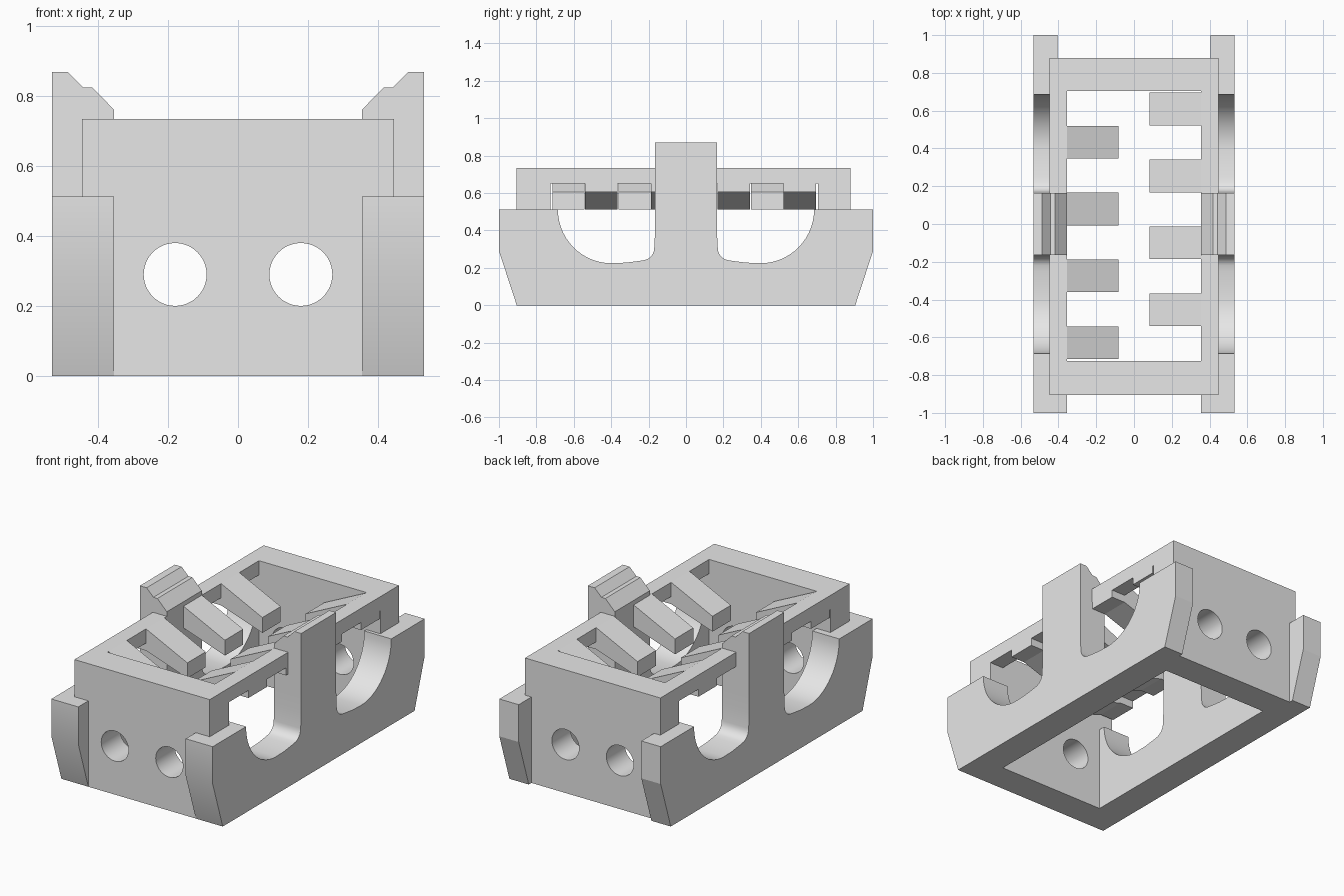
import bpy, bmesh
from math import sin, cos, pi, radians
from mathutils import Matrix

cube = bpy.data.objects.get("Cube")
if cube:
    bpy.data.objects.remove(cube, do_unlink=True)

grey = bpy.data.materials.new("plain grey")
grey.use_nodes = True
grey.diffuse_color = (0.8, 0.8, 0.8, 1)
grey.node_tree.nodes["Principled BSDF"].inputs["Base Color"].default_value = (0.8, 0.8, 0.8, 1)


def prism(name, profile, axis, start, end):
    """Extrude a closed profile along x (profile is y, z) or y (profile is x, z)."""
    bm = bmesh.new()
    place = (lambda a, b, d: (d, a, b)) if axis == "x" else (lambda a, b, d: (a, d, b))
    rings = [[bm.verts.new(place(a, b, d)) for a, b in profile] for d in (start, end)]
    for ring in rings:
        bm.faces.new(ring)
    n = len(profile)
    for i in range(n):
        j = (i + 1) % n
        bm.faces.new((rings[0][i], rings[0][j], rings[1][j], rings[1][i]))
    bmesh.ops.recalc_face_normals(bm, faces=bm.faces)
    mesh = bpy.data.meshes.new(name)
    bm.to_mesh(mesh)
    bm.free()
    obj = bpy.data.objects.new(name, mesh)
    bpy.context.collection.objects.link(obj)
    mesh.materials.append(grey)
    return obj


def smooth(obj):
    bpy.ops.object.select_all(action="DESELECT")
    obj.select_set(True)
    bpy.context.view_layer.objects.active = obj
    bpy.ops.object.shade_smooth_by_angle(angle=radians(30))


def rect(a0, a1, b0, b1):
    return [(a0, b0), (a1, b0), (a1, b1), (a0, b1)]


INNER, RAIL, OUTER = 0.355, 0.447, 0.533
SHELF, TOP = 0.513, 0.735
FRONT, BACK = (-0.905, -0.725), (0.705, 0.88)

# End walls: wider above the side shelves, each with two round holes
for name, (y0, y1) in (("front_wall", FRONT), ("back_wall", BACK)):
    half = [(INNER, 0), (INNER, SHELF), (RAIL, SHELF), (RAIL, TOP)]
    wall = prism(name, half + [(-x, z) for x, z in reversed(half)], "y", y0, y1)
    for x in (-0.18, 0.18):
        circle = [(x + 0.09 * cos(i * pi / 24), 0.29 + 0.09 * sin(i * pi / 24)) for i in range(48)]
        cutter = prism("hole_cutter", circle, "y", y0 - 0.1, y1 + 0.1)
        cutter.hide_render = True
        mod = wall.modifiers.new("hole", "BOOLEAN")
        mod.operation, mod.solver, mod.object = "DIFFERENCE", "EXACT", cutter
        bpy.context.view_layer.objects.active = wall
        bpy.ops.object.modifier_apply(modifier=mod.name)
        bpy.data.objects.remove(cutter, do_unlink=True)
    smooth(wall)

# Scooped opening, from its outer lip to the central post
scoop = [(0.4 + 0.285 * cos(i * pi / 28), SHELF - 0.288 * sin(i * pi / 28)) for i in range(15)]
scoop += [(0.32, 0.228), (0.25, 0.237)]
scoop += [(0.235 - 0.065 * sin(i * pi / 12), 0.305 - 0.065 * cos(i * pi / 12)) for i in range(1, 7)]
scoop += [(0.165, 0.4), (0.165, SHELF)]
mirrored = [(-y, z) for y, z in reversed(scoop)]
plate = ([(-0.905, 0), (BACK[1], 0), (BACK[1], SHELF)] + scoop + mirrored
         + [(-1, SHELF), (-1, 0.29)])
tab = [(BACK[1], 0), (0.905, 0), (1, 0.29), (1, SHELF), (BACK[1], SHELF)]

post = [(INNER, SHELF), (OUTER, SHELF), (OUTER, 0.87), (0.488, 0.87),
        (0.443, 0.825), (0.417, 0.825), (INNER, 0.762)]
finger = [(RAIL, TOP), (INNER, TOP), (0.082, 0.605), (0.082, SHELF),
          (INNER, 0.605), (RAIL, 0.605)]

for side, s, first in (("left", 1, -0.54), ("right", -1, -0.715)):
    flip = lambda pts: [(s * x, z) for x, z in pts]
    # Side plate and its narrower rear tab
    smooth(prism(side + "_side_plate", plate, "x", s * INNER, s * OUTER))
    prism(side + "_rear_tab", tab, "x", s * 0.405, s * OUTER)
    # Clip post with a notched sloping tip
    prism(side + "_clip_post", flip(post), "y", -0.165, 0.165)
    # Top rail with four downward sloping fingers
    prism(side + "_top_rail", flip(rect(INNER, RAIL, 0.65, TOP)), "y", FRONT[1], BACK[0])
    for i in range(4):
        y = first + i * 0.354
        prism(f"{side}_finger_{i + 1}", flip(finger), "y", y, y + 0.173)
